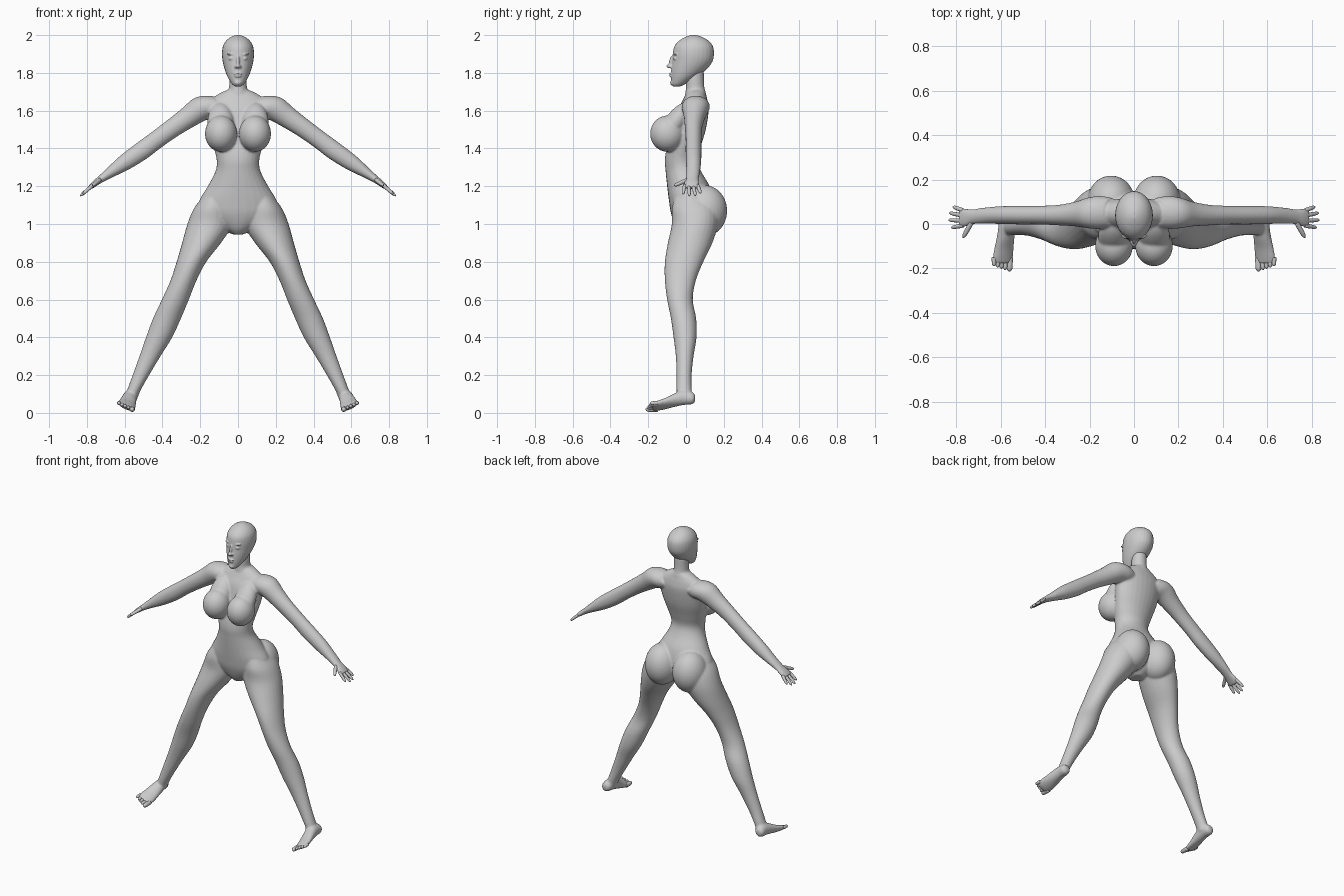
import bpy, bmesh, math
from mathutils import Vector, Matrix

if "Cube" in bpy.data.objects:
    bpy.data.objects.remove(bpy.data.objects["Cube"])

X, Y, Z = Vector((1, 0, 0)), Vector((0, 1, 0)), Vector((0, 0, 1))


def finish(bm, name):
    bmesh.ops.recalc_face_normals(bm, faces=bm.faces[:])
    mesh = bpy.data.meshes.new(name)
    bm.to_mesh(mesh)
    bm.free()
    for p in mesh.polygons:
        p.use_smooth = True
    ob = bpy.data.objects.new(name, mesh)
    bpy.context.collection.objects.link(ob)
    return ob


def spline(rows, steps):
    """Catmull-Rom through rows of equal length."""
    out = []
    for i in range(len(rows) - 1):
        a, b, c, d = (rows[max(0, min(len(rows) - 1, i + k))] for k in (-1, 0, 1, 2))
        for s in range(steps):
            t = s / steps
            out.append([0.5 * (2 * q + (r - p) * t + (2 * p - 5 * q + 4 * r - s_) * t * t
                               + (3 * q - p - 3 * r + s_) * t ** 3)
                        for p, q, r, s_ in zip(a, b, c, d)])
    return out + [list(rows[-1])]


def loft(name, rows, u=X, v=Y, side=1, n=28, steps=4):
    """Skin elliptical rings; row = centre x, y, z, radius along u, radius along v."""
    bm = bmesh.new()
    rings = []
    for x, y, z, ru, rv in spline(rows, steps):
        ring = []
        for k in range(n):
            a = 2 * math.pi * k / n
            p = Vector((x, y, z)) + u * (ru * math.cos(a)) + v * (rv * math.sin(a))
            ring.append(bm.verts.new((p.x * side, p.y, p.z)))
        rings.append(ring)
    for r0, r1 in zip(rings, rings[1:]):
        for k in range(n):
            bm.faces.new((r0[k], r0[(k + 1) % n], r1[(k + 1) % n], r1[k]))
    bm.faces.new(rings[0])
    bm.faces.new(rings[-1])
    return finish(bm, name)


def stack(name, rows, **kw):
    """Horizontal rings; row = z, x min, x max, y front, y back."""
    return loft(name, [((a + b) / 2, (f + k) / 2, z, (b - a) / 2, (k - f) / 2)
                       for z, a, b, f, k in rows], **kw)


def blob(name, centre, radii, side=1, tilt=0):
    bm = bmesh.new()
    bmesh.ops.create_uvsphere(bm, u_segments=32, v_segments=20, radius=1)
    c = Vector((centre[0] * side, centre[1], centre[2]))
    bm.transform(Matrix.Translation(c) @ Matrix.Rotation(tilt, 4, 'X') @ Matrix.Diagonal((*radii, 1)))
    return finish(bm, name)


def digit(name, p, q, r, side):
    """Rounded tapering finger or toe from p to q."""
    p, q = Vector(p), Vector(q)
    d = (q - p).normalized()
    u = d.cross(Z).normalized()
    rows = [(*p.lerp(q, t), r * k, r * k) for t, k in
            ((0, 1), (.35, 1), (.7, .92), (.9, .7), (1, .2))]
    return loft(name, rows, u, d.cross(u), side, n=12, steps=2)


def fuse(name, parts, voxel, smooth):
    """Join overlapping parts into one continuous skin."""
    bpy.ops.object.select_all(action='DESELECT')
    for o in parts:
        o.select_set(True)
    bpy.context.view_layer.objects.active = parts[0]
    bpy.ops.object.join()
    ob = parts[0]
    ob.name = name
    m = ob.modifiers.new("skin", 'REMESH')
    m.mode, m.voxel_size, m.use_smooth_shade = 'VOXEL', voxel, True
    s = ob.modifiers.new("soften", 'SMOOTH')
    s.factor, s.iterations = 0.5, smooth
    return ob


# Torso and neck
body = [
    stack("torso", [(z, -w, w, f, k) for z, w, f, k in (
        (.945, .03, -.02, .07), (.98, .09, -.05, .11), (1.05, .19, -.078, .14),
        (1.12, .205, -.09, .145), (1.20, .16, -.10, .125), (1.28, .119, -.108, .08),
        (1.34, .113, -.112, .062), (1.41, .13, -.10, .078), (1.50, .15, -.07, .105),
        (1.60, .165, -.045, .12), (1.65, .155, -.02, .115), (1.69, .10, .0, .105),
        (1.71, .055, .01, .10))]),
    stack("neck", [(z, -w, w, f, k) for z, w, f, k in (
        (1.60, .08, .0, .11), (1.68, .062, -.005, .108), (1.72, .048, .0, .098),
        (1.76, .046, .0, .095), (1.81, .045, .01, .095))]),
]

arm_u = Vector((.6, 0, .8))
foot_u, foot_v = Vector((.906, 0, .423)), Vector((-.423, 0, .906))
for s in (1, -1):
    # Bust and seat
    body.append(blob("bust", (.09, -.098, 1.478), (.085, .092, .096), s))
    body.append(blob("upper_bust", (.092, -.058, 1.535), (.07, .055, .125), s, -.6))
    body.append(blob("seat", (.103, .10, 1.07), (.108, .118, .135), s))
    # Leg
    body.append(stack("leg", [
        (1.14, .06, .19, -.06, .12), (1.08, .04, .235, -.075, .165),
        (1.0, .028, .268, -.075, .17), (.9, .09, .296, -.096, .14),
        (.8, .168, .325, -.112, .092), (.7, .22, .358, -.112, .052),
        (.6, .26, .403, -.10, .036), (.5, .302, .45, -.08, .054),
        (.4, .348, .487, -.066, .056), (.3, .41, .522, -.054, .04),
        (.2, .47, .558, -.05, .03), (.12, .515, .587, -.05, .03),
        (.07, .535, .603, -.045, .03)], side=s))
    # Foot, rolled to follow the spread leg
    body.append(loft("foot", [
        (.577, .049, .078, .014, .014), (.577, .035, .078, .03, .032),
        (.573, -.01, .083, .036, .042), (.578, -.06, .068, .041, .035),
        (.585, -.11, .049, .047, .025), (.591, -.155, .037, .049, .018),
        (.592, -.178, .033, .042, .012)], foot_u, foot_v, s))
    # Arm and palm
    body.append(loft("arm", [
        (.10, .052, 1.63, .06, .065), (.15, .052, 1.622, .07, .074),
        (.20, .05, 1.608, .067, .07), (.26, .045, 1.567, .058, .056),
        (.34, .04, 1.512, .051, .046), (.43, .04, 1.447, .048, .042),
        (.51, .04, 1.387, .049, .042), (.60, .04, 1.325, .043, .04),
        (.68, .037, 1.27, .028, .036), (.73, .032, 1.235, .019, .034),
        (.76, .029, 1.213, .016, .042), (.785, .027, 1.192, .012, .043)], arm_u, Y, s))

fuse("body", body, .0065, 5)

# Head with facial features
head = [stack("skull", [(z, -w, w, f, k) for z, w, f, k in (
    (1.728, .016, -.068, -.03), (1.742, .033, -.077, .0), (1.78, .056, -.079, .06),
    (1.82, .071, -.078, .11), (1.86, .081, -.073, .14), (1.90, .085, -.07, .148),
    (1.94, .08, -.062, .143), (1.97, .063, -.037, .12), (1.99, .038, -.003, .085),
    (2.0, .012, .025, .055))]),
    blob("nose_tip", (0, -.087, 1.836), (.013, .017, .011)),
    blob("nose_bridge", (0, -.076, 1.86), (.009, .014, .034), tilt=-.2),
    blob("upper_lip", (0, -.079, 1.795), (.022, .01, .006)),
    blob("lower_lip", (0, -.078, 1.783), (.019, .01, .006)),
    blob("chin", (0, -.067, 1.748), (.02, .017, .016))]
for s in (1, -1):
    head.append(blob("eye", (.034, -.054, 1.876), (.016, .014, .009), s))
    head.append(blob("brow", (.034, -.053, 1.899), (.024, .014, .006), s))
    head.append(blob("nostril", (.011, -.08, 1.832), (.008, .01, .008), s))
fuse("head", head, .004, 3)

# Fingers, thumbs and toes
for s in (1, -1):
    side = "left" if s > 0 else "right"
    for y0, y1, x1, z1 in ((.061, .078, .815, 1.163), (.038, .05, .832, 1.15),
                           (.015, .018, .835, 1.148), (-.007, -.016, .822, 1.158)):
        digit(side + "_finger", (.77, y0, 1.205), (x1, y1, z1), .0095, s)
    digit(side + "_thumb", (.73, .01, 1.235), (.77, -.062, 1.203), .011, s)
    for i in range(5):
        base = Vector((.592, -.15, .035)) + foot_u * (-.035 + .0185 * i + (.003 if i else 0))
        tip = base + Vector((0, -.064 + .006 * i, -.002))
        digit(side + "_toe", base, tip, .0145 if i == 0 else .0105, s)
